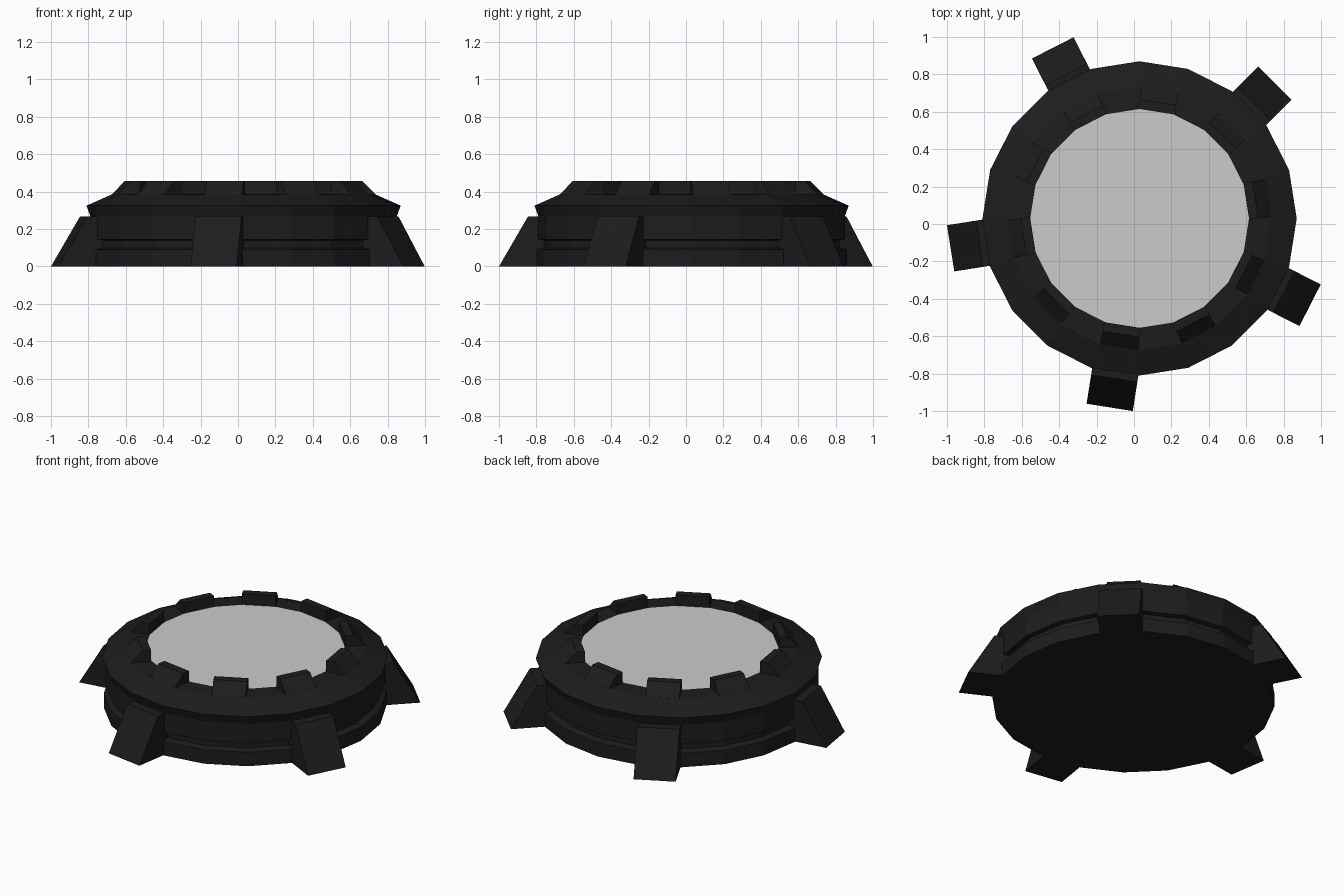
import bpy, bmesh
from math import cos, sin, pi, radians

if "Cube" in bpy.data.objects:
    bpy.data.objects.remove(bpy.data.objects["Cube"])

CX, CY, SIDES = 0.03, 0.03, 20

dark = bpy.data.materials.new("dark_metal")
dark.diffuse_color = (0.012, 0.012, 0.012, 1)
dark.use_nodes = True
dark.node_tree.nodes["Principled BSDF"].inputs["Base Color"].default_value = dark.diffuse_color


def finish(bm, name, mat=None):
    bmesh.ops.recalc_face_normals(bm, faces=bm.faces)
    mesh = bpy.data.meshes.new(name)
    bm.to_mesh(mesh)
    bm.free()
    ob = bpy.data.objects.new(name, mesh)
    bpy.context.collection.objects.link(ob)
    ob.location = (CX, CY, 0)
    if mat:
        mesh.materials.append(mat)
    return ob


def lathe(name, profile, mat=None, cap_start=False):
    """Revolve (radius, z) points into a flat-faced 20-gon body."""
    bm = bmesh.new()
    rings = [[bm.verts.new((r * cos(2 * pi * i / SIDES), r * sin(2 * pi * i / SIDES), z))
              for i in range(SIDES)] for r, z in profile]
    for a, b in zip(rings, rings[1:]):
        for i in range(SIDES):
            j = (i + 1) % SIDES
            bm.faces.new((a[i], a[j], b[j], b[i]))
    if cap_start:
        bm.faces.new(rings[0])
    return finish(bm, name, mat)


def radial_block(name, profile, width, degrees):
    """Extrude a (distance, z) side profile across its width, turned about the centre."""
    bm = bmesh.new()
    sides = [[bm.verts.new((d, s * width / 2, z)) for d, z in profile] for s in (-1, 1)]
    bm.faces.new(sides[0])
    bm.faces.new(sides[1])
    n = len(profile)
    for i in range(n):
        j = (i + 1) % n
        bm.faces.new((sides[0][i], sides[0][j], sides[1][j], sides[1][i]))
    finish(bm, name, dark).rotation_euler.z = radians(degrees)


# Body: plinth, narrow groove, wall, flared rim and top ledge
lathe("body", [(0.83, 0), (0.83, 0.09), (0.79, 0.10), (0.79, 0.14), (0.82, 0.145),
               (0.82, 0.27), (0.84, 0.325), (0.705, 0.385), (0.585, 0.387)],
      dark, cap_start=True)

# Pale disc set in the top
lathe("top_disc", [(0.585, 0.387)], cap_start=True)

# Five sloping feet
for k in range(5):
    radial_block(f"foot_{k + 1}", [(0.7, 0), (1.023, 0), (0.866, 0.267), (0.7, 0.267)],
                 0.25, 45 + 72 * k)

# Ten raised tabs round the disc, on every other facet
for k in range(10):
    radial_block(f"rim_tab_{k + 1}", [(0.578, 0.37), (0.69, 0.37), (0.698, 0.385),
                                      (0.627, 0.457), (0.578, 0.457)], 0.2, 9 + 36 * k)
